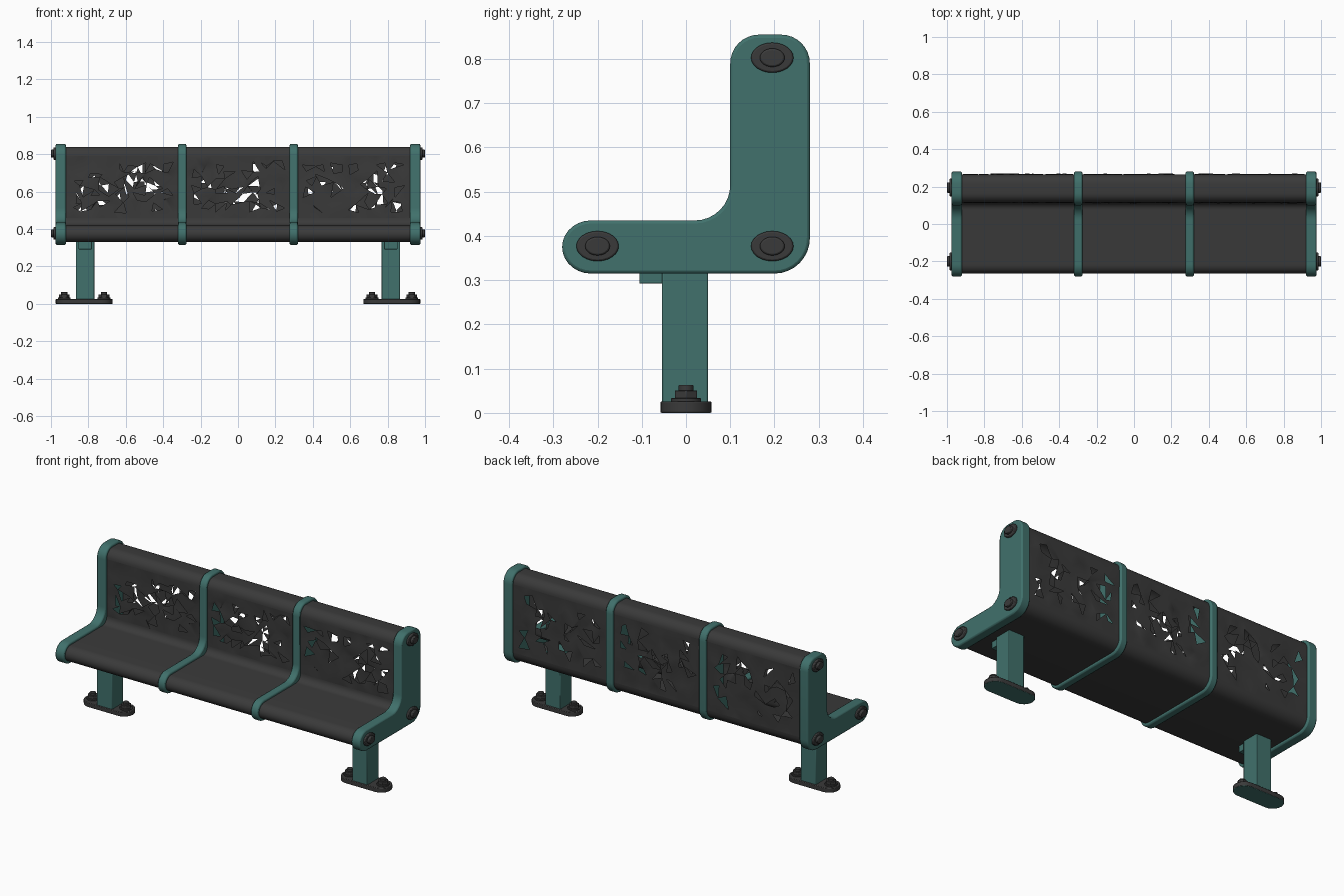
import bpy, bmesh, math, random
from mathutils import Vector

if "Cube" in bpy.data.objects:
    bpy.data.objects.remove(bpy.data.objects["Cube"])

random.seed(4)


def material(name, rgb):
    m = bpy.data.materials.new(name)
    m.diffuse_color = (*rgb, 1)
    m.use_nodes = True
    m.node_tree.nodes["Principled BSDF"].inputs["Base Color"].default_value = m.diffuse_color
    return m


TEAL = material("teal paint", (0.052, 0.165, 0.150))
DARK = material("charcoal metal", (0.042, 0.042, 0.042))


def finish(name, bm, mats, bevel=0.0, recalc=True):
    if recalc:
        bmesh.ops.recalc_face_normals(bm, faces=bm.faces)
    me = bpy.data.meshes.new(name)
    bm.to_mesh(me)
    bm.free()
    ob = bpy.data.objects.new(name, me)
    bpy.context.collection.objects.link(ob)
    for m in mats:
        me.materials.append(m)
    if bevel:
        b = ob.modifiers.new("bevel", 'BEVEL')
        b.width, b.segments, b.limit_method = bevel, 2, 'ANGLE'
        b.angle_limit = math.radians(50)
    bpy.ops.object.select_all(action='DESELECT')
    ob.select_set(True)
    bpy.context.view_layer.objects.active = ob
    bpy.ops.object.shade_smooth_by_angle(angle=math.radians(35))
    return ob


def arc(cy, cz, ry, rz, a0, a1, n=8):
    out = []
    for i in range(n + 1):
        a = math.radians(a0 + (a1 - a0) * i / n)
        out.append((cy + ry * math.cos(a), cz + rz * math.sin(a)))
    return out


def side_profile(d, rf):
    """L-shaped outline in (y, z), inset by d, with inner fillet rf."""
    return (arc(0.20, 0.395, 0.08 - d, 0.08 - d, -90, 0)
            + arc(0.215, 0.79, 0.065 - d, 0.065 - d, 0, 90)
            + arc(0.165, 0.79, 0.065 - d, 0.065 - d, 90, 180)
            + arc(0.10 - rf, 0.435 + rf, rf + d, rf + d, 0, -90)
            + arc(-0.215, 0.375, 0.065 - d, 0.06 - d, 90, 270, 14))


def prism(bm, pts, axis, lo, hi):
    """Extrude a 2D outline along x or z."""
    def place(p, h):
        return (h, p[0], p[1]) if axis == 'x' else (p[0], p[1], h)
    a = [bm.verts.new(place(p, lo)) for p in pts]
    b = [bm.verts.new(place(p, hi)) for p in pts]
    bm.faces.new(a)
    bm.faces.new(b)
    for i in range(len(pts)):
        j = (i + 1) % len(pts)
        bm.faces.new((a[i], a[j], b[j], b[i]))


def box(name, lo, hi, mat, bevel):
    bm = bmesh.new()
    prism(bm, [(lo[0], lo[1]), (hi[0], lo[1]), (hi[0], hi[1]), (lo[0], hi[1])], 'z', lo[2], hi[2])
    return finish(name, bm, [mat], bevel)


# L-shaped frames: two ends, two dividers
for i, (x, w) in enumerate(((-0.9475, 0.055), (-0.298, 0.044), (0.298, 0.044), (0.9475, 0.055))):
    bm = bmesh.new()
    prism(bm, side_profile(0, 0.08), 'x', x - w / 2, x + w / 2)
    finish(f"side_frame_{i + 1}", bm, [TEAL], 0.007)


def torn_sheet(bm, x0, x1, z0, z1, y):
    """Perforated back sheet: irregular triangles with gaps."""
    nx, nz = 13, 8
    g = []
    for i in range(nx + 1):
        col = []
        for k in range(nz + 1):
            edge = i in (0, nx) or k in (0, nz)
            j = 0 if edge else 1
            col.append(bm.verts.new((
                x0 + (x1 - x0) * i / nx + j * random.uniform(-0.018, 0.018),
                y + j * random.uniform(-0.005, 0.005),
                z0 + (z1 - z0) * k / nz + j * random.uniform(-0.016, 0.016))))
        g.append(col)
    for i in range(nx):
        for k in range(nz):
            q = (g[i][k], g[i + 1][k], g[i + 1][k + 1], g[i][k + 1])
            tris = [(q[0], q[1], q[2]), (q[0], q[2], q[3])]
            if random.random() < 0.5:
                tris = [(q[0], q[1], q[3]), (q[1], q[2], q[3])]
            inner = 0 < i < nx - 1 and 0 < k < nz - 1
            for t in tris:
                if not inner or random.random() > 0.22:
                    bm.faces.new(t)


# Seat shells and perforated backs, one per bay
for i, (x0, x1) in enumerate(((-0.925, -0.315), (-0.28, 0.28), (0.315, 0.925))):
    pts = side_profile(0.015, 0.025)
    bm = bmesh.new()
    a = [bm.verts.new((x0, *p)) for p in pts]
    b = [bm.verts.new((x1, *p)) for p in pts]
    for s in range(len(pts)):
        t = (s + 1) % len(pts)
        if abs(pts[s][1] - pts[t][1]) < 0.2:      # leave the tall back openings
            bm.faces.new((a[s], b[s], b[t], a[t]))
    bm.faces.ensure_lookup_table()
    bm.normal_update()
    if bm.faces[0].normal.z > 0:
        bmesh.ops.reverse_faces(bm, faces=bm.faces)
    finish(f"seat_shell_{i + 1}", bm, [DARK], recalc=False)
    for name, y, z0 in (("front", 0.115, 0.46), ("rear", 0.265, 0.395)):
        bm = bmesh.new()
        torn_sheet(bm, x0, x1, z0, 0.79, y)
        bm.normal_update()
        if name == "rear":
            bmesh.ops.reverse_faces(bm, faces=bm.faces)
        finish(f"back_{name}_sheet_{i + 1}", bm, [DARK], recalc=False)

for s, side in ((-1, "left"), (1, "right")):
    # End bolts: oval washer plus domed head
    for n, (y, z) in enumerate(((-0.2, 0.377), (0.195, 0.377), (0.195, 0.803))):
        bm = bmesh.new()
        for ry, rz, lo, hi in ((0.048, 0.034, 0.965, 0.986), (0.028, 0.021, 0.98, 1.0)):
            prism(bm, arc(y, z, ry, rz, 0, 345, 23), 'x', s * lo, s * hi)
        finish(f"{side}_end_bolt_{n + 1}", bm, [DARK], 0.004)

    # Post and its bracket under the seat
    cx = s * 0.817
    box(f"{side}_post", (cx - 0.049, -0.054, 0.02), (cx + 0.049, 0.05, 0.335), TEAL, 0.004)
    box(f"{side}_bracket", (cx - 0.036, -0.105, 0.292), (cx + 0.036, -0.04, 0.335), TEAL, 0.002)

    # Rounded base plate, teal underneath
    fx = s * 0.8225
    pts = arc(fx + 0.094, 0, 0.058, 0.058, -90, 90, 12) + arc(fx - 0.094, 0, 0.058, 0.058, 90, 270, 12)
    bm = bmesh.new()
    prism(bm, pts, 'z', 0, 0.026)
    for f in bm.faces:
        if f.calc_center_median().z < 0.001:
            f.material_index = 1
    finish(f"{side}_base_plate", bm, [DARK, TEAL], 0.003)

    # Anchor bolts
    for n, dx in enumerate((-0.106, 0.106)):
        bm = bmesh.new()
        prism(bm, arc(fx + dx, 0, 0.034, 0.034, 0, 340, 17), 'z', 0.02, 0.034)
        prism(bm, arc(fx + dx, 0, 0.029, 0.029, 0, 300, 5), 'z', 0.03, 0.051)
        prism(bm, arc(fx + dx, 0, 0.017, 0.017, 0, 330, 11), 'z', 0.045, 0.063)
        finish(f"{side}_anchor_bolt_{n + 1}", bm, [DARK], 0.002)
